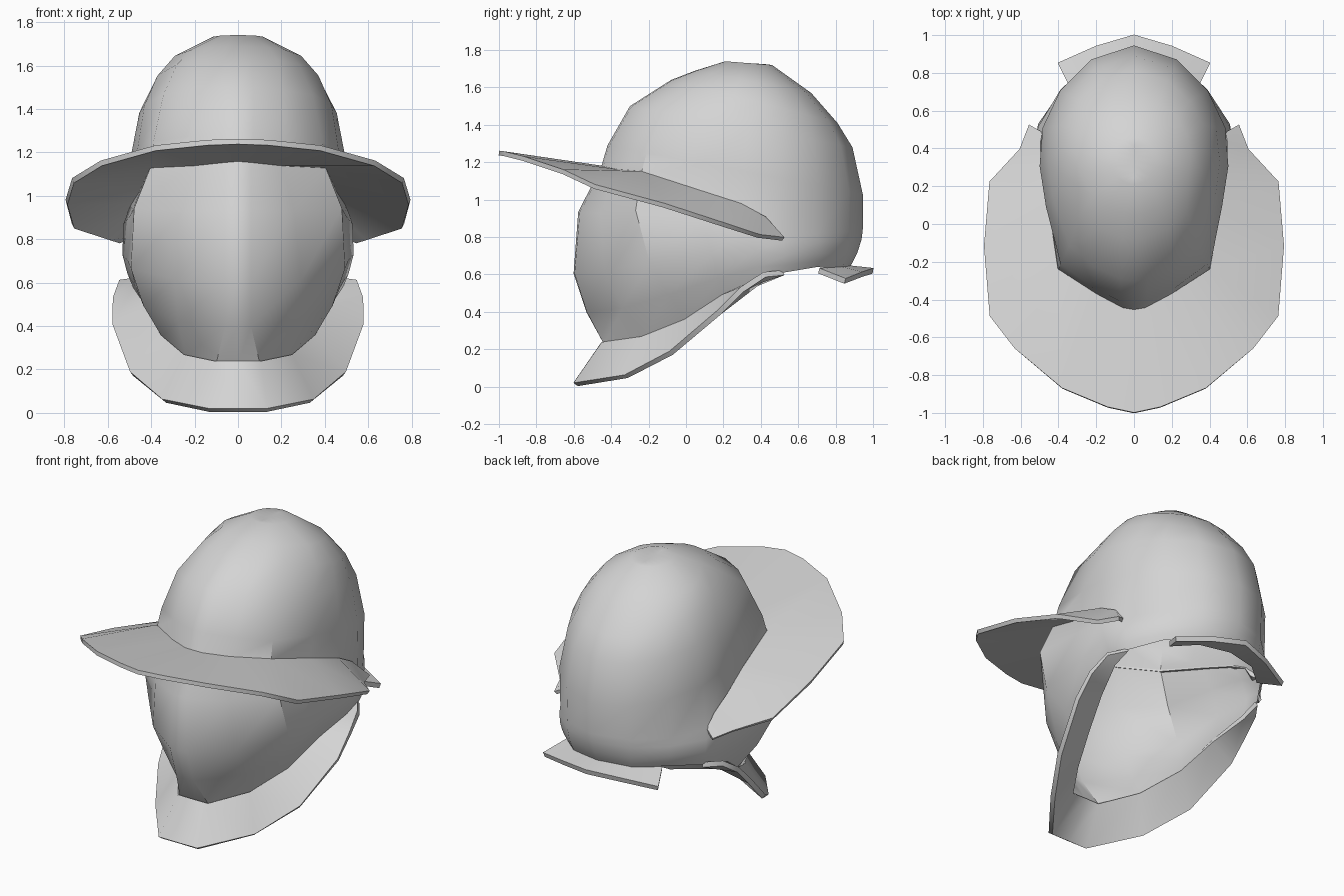
import bpy, bmesh, math
from mathutils import Vector

cube = bpy.data.objects.get("Cube")
if cube:
    bpy.data.objects.remove(cube)

steel = bpy.data.materials.new("light_steel_grey")
steel.use_nodes = True
steel.diffuse_color = (0.66, 0.66, 0.66, 1)
steel.node_tree.nodes["Principled BSDF"].inputs["Base Color"].default_value = (0.66, 0.66, 0.66, 1)


def mirrored(half):
    """Complete a half row, starting at x = 0, with its mirror image."""
    return [(-x, y, z) for x, y, z in reversed(half)] + list(half)


def loft(name, half_rows, thickness=0.0, angle=50):
    """Skin neighbouring rows of points, mirrored left to right."""
    bm = bmesh.new()
    rows = [[bm.verts.new(p) for p in mirrored(row)] for row in half_rows]
    for low, high in zip(rows, rows[1:]):
        for i in range(len(low) - 1):
            bm.faces.new((low[i], low[i + 1], high[i + 1], high[i]))
    bmesh.ops.remove_doubles(bm, verts=bm.verts, dist=0.0005)
    bmesh.ops.dissolve_degenerate(bm, edges=bm.edges, dist=0.0005)
    bmesh.ops.recalc_face_normals(bm, faces=bm.faces)
    mesh = bpy.data.meshes.new(name)
    bm.to_mesh(mesh)
    bm.free()
    mesh.materials.append(steel)
    obj = bpy.data.objects.new(name, mesh)
    bpy.context.collection.objects.link(obj)
    bpy.ops.object.select_all(action="DESELECT")
    obj.select_set(True)
    bpy.context.view_layer.objects.active = obj
    if thickness:
        plate = obj.modifiers.new("plate_thickness", "SOLIDIFY")
        plate.thickness = thickness
        plate.offset = 0
        bpy.ops.object.modifier_apply(modifier=plate.name)
    bpy.ops.object.shade_smooth_by_angle(angle=math.radians(angle))


# Half outlines, front to back: where the brim meets the shell, and the lower rim
brow = [(0, -.455, 1.17), (.06, -.445, 1.165), (.2, -.37, 1.15), (.4, -.24, 1.14),
        (.445, .07, 1.04), (.49, .29, .97), (.485, .5, .83), (.39, .7, .82),
        (.22, .87, .83), (0, .945, .84)]
rim = [(0, -.44, .23), (.1, -.44, .23), (.24, -.23, .26), (.35, 0, .35),
       (.42, .2, .48), (.48, .4, .57), (.48, .52, .61), (.36, .7, .64),
       (.2, .83, .63), (0, .87, .63)]

# Face guard: bulges forward between the brow and the rim, with a flat centre strip
spread = [1, 1, 1.05, 1.02, .52, .33, .2, .1, .1, .1]
guard_rows = [rim]
for t, bulge in ((.82, .09), (.6, .155), (.25, .125)):
    row = []
    for i, (a, b, s) in enumerate(zip(brow, rim, spread)):
        p = Vector(a).lerp(Vector(b), t)
        out = Vector((p.x, p.y - .2, 0)).normalized() * bulge * s
        if i < 2:
            out.x = 0
            p.x = min(p.x, .06)
        row.append(tuple(p + out))
    guard_rows.append(row)

# Dome: rings rising from the brow, each given by front, back and half width
dome_rows = [brow]
rings = [(-.42, 1.29, .945, 1.03, .5), (-.3, 1.5, .89, 1.28, .455),
         (-.08, 1.64, .81, 1.41, .385), (.05, 1.69, .67, 1.57, .3),
         (.21, 1.74, .46, 1.72, .12), (.25, 1.735, .42, 1.725, 0)]
for k, (yf, zf, yb, zb, width) in enumerate(rings):
    row = []
    for x, y, z in brow:
        u = (y - brow[0][1]) / (brow[-1][1] - brow[0][1])
        blend = min(1, .4 + k / 4)
        oval = max(0, 4 * u * (1 - u)) ** .5
        side = x / .49 * (1 - blend) + oval * blend
        row.append((width * side, yf + u * (yb - yf), zf + u * (zb - zf)))
    dome_rows.append(row)

loft("helmet_shell", guard_rows + dome_rows, angle=40)

# Wide sloping brim
brim_inner = [brow[i] for i in (0, 1, 2, 3, 3, 4, 5)] + [(.49, .42, .9), (.48, .48, .82)]
brim_outer = [(0, -1, 1.25), (.14, -.97, 1.245), (.38, -.87, 1.22),
              (.63, -.66, 1.15), (.76, -.49, 1.07), (.79, -.12, .97),
              (.76, .22, .86), (.6, .39, .805), (.55, .52, .79)]
loft("brim", [brim_inner, brim_outer], .025)

# Flared chin collar along the front of the rim
chin_outer = [(0, -.59, .012), (.13, -.59, .012), (.34, -.32, .055), (.49, -.08, .18),
              (.575, .18, .4), (.575, .3, .52), (.55, .42, .6)]
loft("chin_collar", [rim[:7], chin_outer], .03)

# Short neck guard at the back, from the centre outwards
neck_outer = [(0, 1, .62), (.2, .94, .6), (.4, .85, .565)]
neck_inner = [(0, .86, .635), (.2, .82, .63), (.33, .71, .62)]
loft("neck_guard", [neck_inner, neck_outer], .03)
